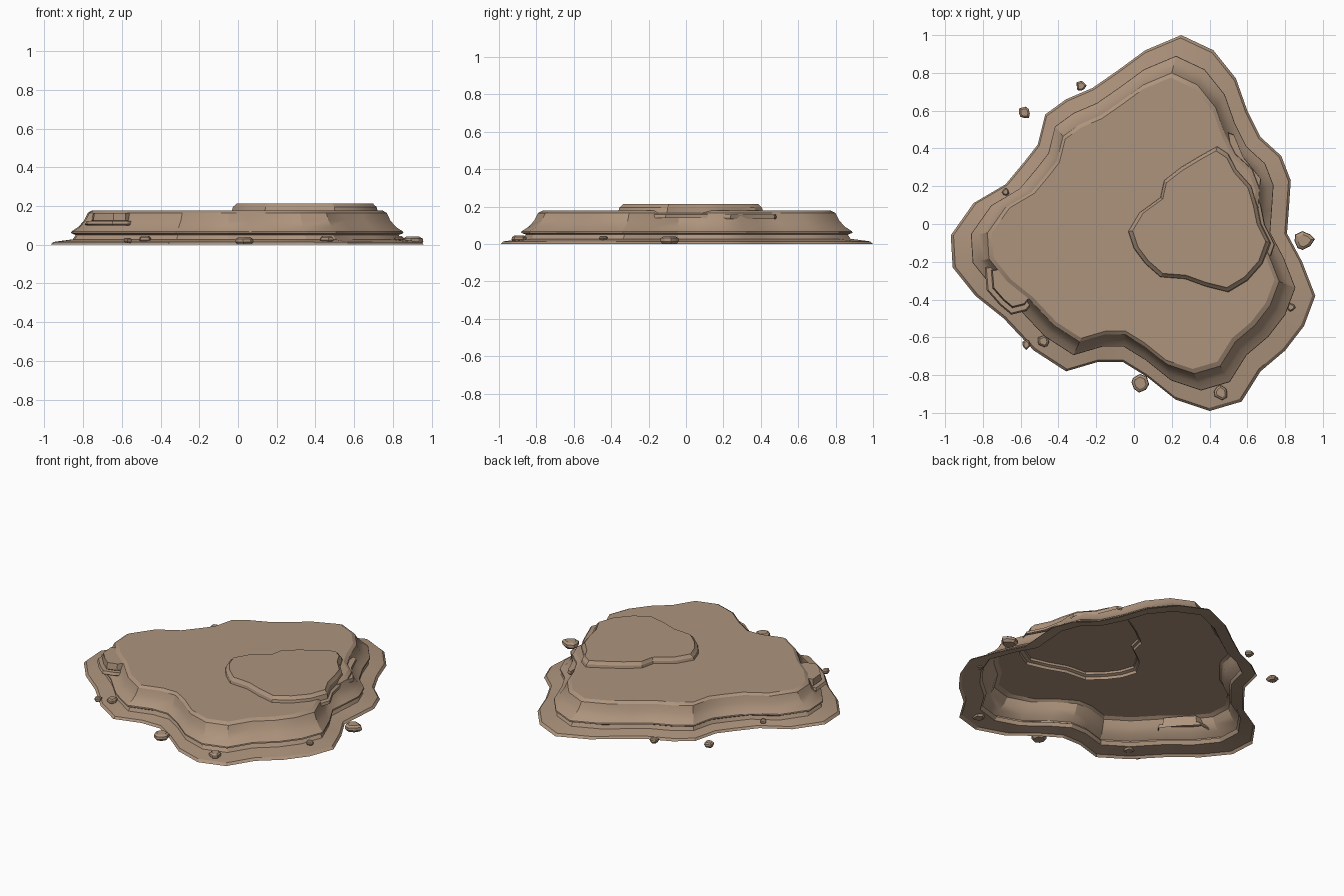
import bpy, bmesh, math, random
from mathutils import Vector

random.seed(4)
cube = bpy.data.objects.get("Cube")
if cube:
    bpy.data.objects.remove(cube, do_unlink=True)

sandstone = bpy.data.materials.new("sandstone")
sandstone.use_nodes = True
COLOUR = (0.42, 0.295, 0.205, 1)
sandstone.diffuse_color = COLOUR
sandstone.node_tree.nodes["Principled BSDF"].inputs["Base Color"].default_value = COLOUR


def loft(name, outline, rings, centre=(0, 0), closed_base=False, angle=25):
    """Stack scaled copies of an outline, given (scale, height) rings, and cap the top."""
    bm = bmesh.new()
    middle = Vector(centre)
    loops = []
    for scale, height in rings:
        loop = []
        for point in outline:
            flat = middle + (Vector(point) - middle) * scale
            loop.append(bm.verts.new((flat.x, flat.y, height)))
        loops.append(loop)
    count = len(outline)
    for low, high in zip(loops, loops[1:]):
        for i in range(count):
            j = (i + 1) % count
            bm.faces.new((low[i], low[j], high[j], high[i]))
    bm.faces.new(loops[-1])
    if closed_base:
        bm.faces.new(loops[0][::-1])
    mesh = bpy.data.meshes.new(name)
    bm.to_mesh(mesh)
    bm.free()
    obj = bpy.data.objects.new(name, mesh)
    bpy.context.collection.objects.link(obj)
    mesh.materials.append(sandstone)
    bpy.ops.object.select_all(action="DESELECT")
    obj.select_set(True)
    bpy.context.view_layer.objects.active = obj
    bpy.ops.object.shade_smooth_by_angle(angle=math.radians(angle))
    return obj


# Plateau: sloping skirt, undercut band, worn cliff and flat top, open below
shore = [
    (.25, 1), (.06, .92), (-.09, .81), (-.22, .72), (-.36, .66), (-.47, .58),
    (-.51, .42), (-.58, .33), (-.68, .21), (-.85, .11), (-.97, -.06), (-.96, -.23),
    (-.84, -.38), (-.69, -.5), (-.53, -.67), (-.36, -.78), (-.19, -.73), (-.06, -.73),
    (.07, -.81), (.22, -.93), (.4, -.99), (.57, -.94), (.67, -.78), (.8, -.67),
    (.9, -.54), (.96, -.38), (.89, -.2), (.81, -.05), (.82, .08), (.83, .23),
    (.78, .36), (.67, .46), (.6, .6), (.54, .77), (.42, .92)]
loft("plateau", shore, [
    (1, 0), (.985, .014), (.88, .028), (.865, .05), (.89, .06), (.888, .068),
    (.85, .092), (.82, .125), (.8, .165), (.775, .178)])

# Upper terrace, breaking through the cliff on the left side
terrace = [
    (.44, .41), (.35, .36), (.25, .3), (.16, .23), (.14, .14), (.03, .06),
    (-.03, -.04), (0, -.13), (.06, -.21), (.14, -.28), (.27, -.29), (.38, -.33),
    (.5, -.36), (.6, -.3), (.68, -.21), (.72, -.1), (.67, 0), (.65, .1),
    (.62, .2), (.54, .29), (.5, .37)]
loft("upper_terrace", terrace,
     [(1.07, .14), (1.06, .158), (1.01, .165), (.99, .195), (.95, .208), (.94, .214)],
     centre=(.35, .03))

# Stepped ledge on the front right cliff
ledge = [
    (-.79, -.23), (-.78, -.35), (-.71, -.43), (-.65, -.48), (-.57, -.46),
    (-.53, -.41), (-.62, -.3), (-.7, -.22)]
for name, scale, low, high in (("lower_ledge", 1, .1, .122), ("upper_ledge", .8, .12, .165)):
    loft(name, ledge, [(scale * .96, low), (scale, low + .006), (scale * .95, high)],
         centre=(-.62, -.3))

# Thin rock shelf along the left rear cliff
shelf = [(.5, .48), (.53, .47), (.58, .35), (.67, .24), (.66, .16), (.6, .22), (.52, .36)]
loft("rear_shelf", shelf, [(1, .135), (1.03, .142), (1, .158)], centre=(.58, .33))

# Loose boulders around the foot
boulders = [
    (-.58, .59, .034, 0), (-.28, .73, .028, 0), (.9, -.09, .053, 0), (.03, -.84, .05, 0),
    (.46, -.89, .038, .012), (-.57, -.64, .024, .01), (-.48, -.62, .036, .014),
    (.83, -.44, .022, .02), (-.68, .17, .02, .02)]
for number, (x, y, radius, base) in enumerate(boulders, 1):
    outline = []
    for i in range(8):
        turn = math.tau * i / 8 + random.uniform(-.2, .2)
        reach = radius * random.uniform(.8, 1.15)
        outline.append((x + reach * math.cos(turn), y + reach * math.sin(turn)))
    tall = .012 + radius * .55
    loft(f"boulder_{number}", outline,
         [(.75, base), (1, base + tall * .35), (.95, base + tall * .75), (.65, base + tall)],
         centre=(x, y), closed_base=True)
